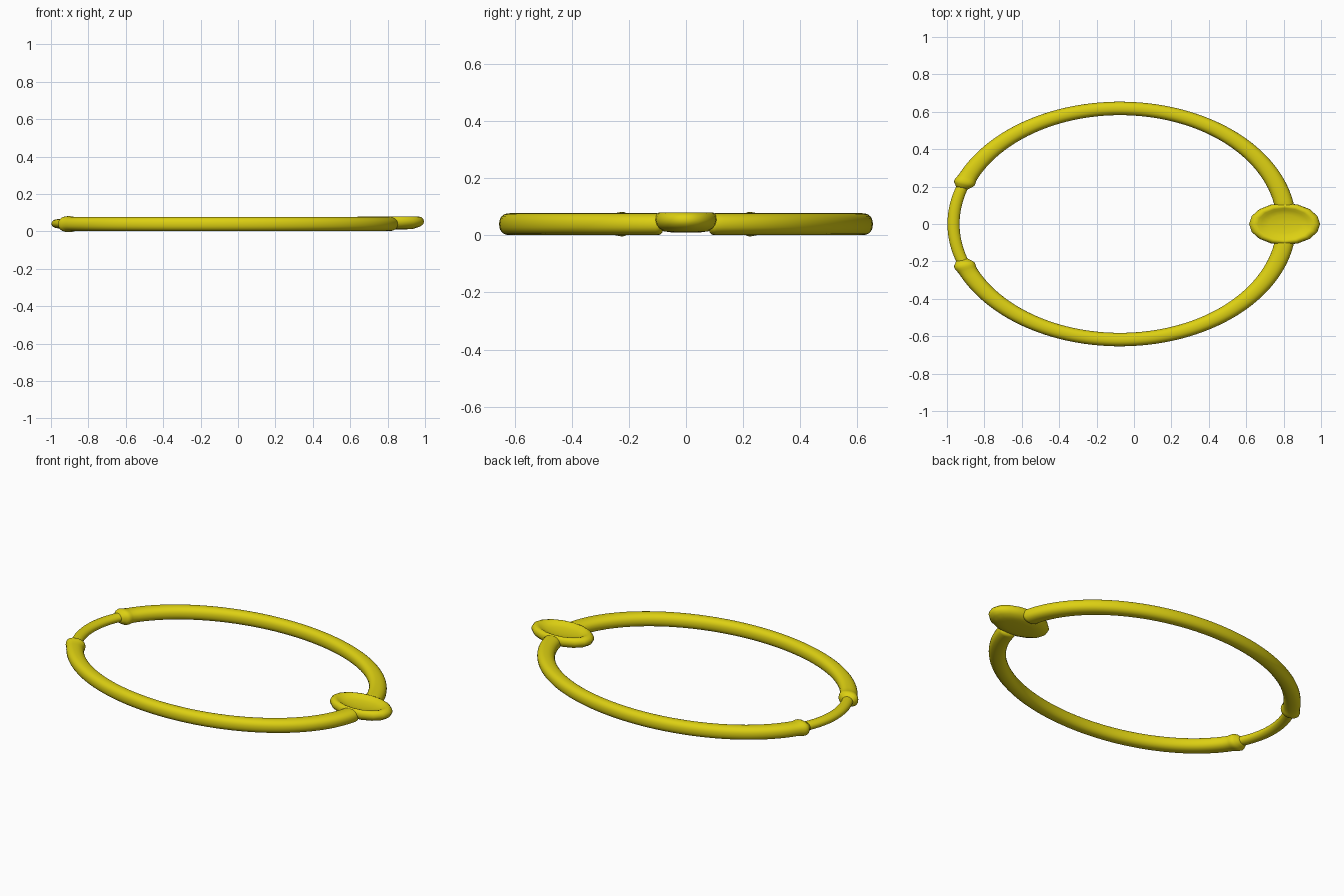
import bpy, bmesh, math

if "Cube" in bpy.data.objects:
    bpy.data.objects.remove(bpy.data.objects["Cube"])

# One flat colour
yellow = bpy.data.materials.new("yellow")
yellow.diffuse_color = (0.72, 0.63, 0.006, 1)
yellow.use_nodes = True
yellow.node_tree.nodes["Principled BSDF"].inputs["Base Color"].default_value = yellow.diffuse_color

CX, R, STRETCH = -0.075, 0.618, 1.44   # ring centre, radius and stretch along x


def skin(name, loops, loc=(0, 0, 0)):
    """Bridge equal-length loops of points and cap both ends."""
    bm = bmesh.new()
    rows = [[bm.verts.new(p) for p in loop] for loop in loops]
    n = len(rows[0])
    for a, b in zip(rows, rows[1:]):
        for i in range(n):
            bm.faces.new((a[i], a[(i + 1) % n], b[(i + 1) % n], b[i]))
    bm.faces.new(rows[0])
    bm.faces.new(rows[-1])
    bmesh.ops.recalc_face_normals(bm, faces=bm.faces)
    me = bpy.data.meshes.new(name)
    bm.to_mesh(me)
    bm.free()
    for p in me.polygons:
        p.use_smooth = True
    me.materials.append(yellow)
    ob = bpy.data.objects.new(name, me)
    ob.location = loc
    bpy.context.collection.objects.link(ob)
    return ob


def spow(v, e):
    return math.copysign(abs(v) ** e, v)


def arc_tube(name, stations, z, height=1.0, square=1.0, side=1):
    """Tube along the oval; stations are (angle in degrees, tube radius)."""
    loops = []
    for deg, r in stations:
        a = math.radians(deg)
        loop = []
        for k in range(24):
            t = math.tau * k / 24
            d = R + r * spow(math.cos(t), square)
            loop.append((CX + STRETCH * d * math.cos(a), side * d * math.sin(a),
                         z + height * r * spow(math.sin(t), square)))
        loops.append(loop)
    return skin(name, loops)


# Two thick halves of the band, rounded at the setting, flared at the back
half = [(7.6, 0.022), (7.9, 0.030), (8.6, 0.035)]
half += [(9.5 + i * 146.5 / 64, 0.036) for i in range(65)]
half += [(157.2, 0.038), (158.2, 0.040), (159.3, 0.040), (160.2, 0.036),
         (161, 0.029), (162, 0.022)]
for side, label in ((1, "back"), (-1, "front")):
    arc_tube(label + "_band", half, 0.039, 1.06, 0.88, side)

# Thin link joining the halves on the left
thin = [(157 + i * 46 / 24, 0.0225) for i in range(25)]
arc_tube("thin_link", thin, 0.041, 1.08)

# Oval dished setting on the right: (radius factor, z)
profile = [(0.45, 0.010), (0.70, 0.014), (0.88, 0.025), (0.97, 0.038), (1.0, 0.052),
           (0.98, 0.066), (0.92, 0.076), (0.84, 0.080), (0.76, 0.077),
           (0.66, 0.068), (0.45, 0.061), (0.15, 0.058)]
loops = [[(0.19 * f * math.cos(math.tau * k / 16), 0.112 * f * math.sin(math.tau * k / 16), z)
          for k in range(16)] for f, z in profile]
skin("oval_setting", loops, (0.805, 0, 0))
